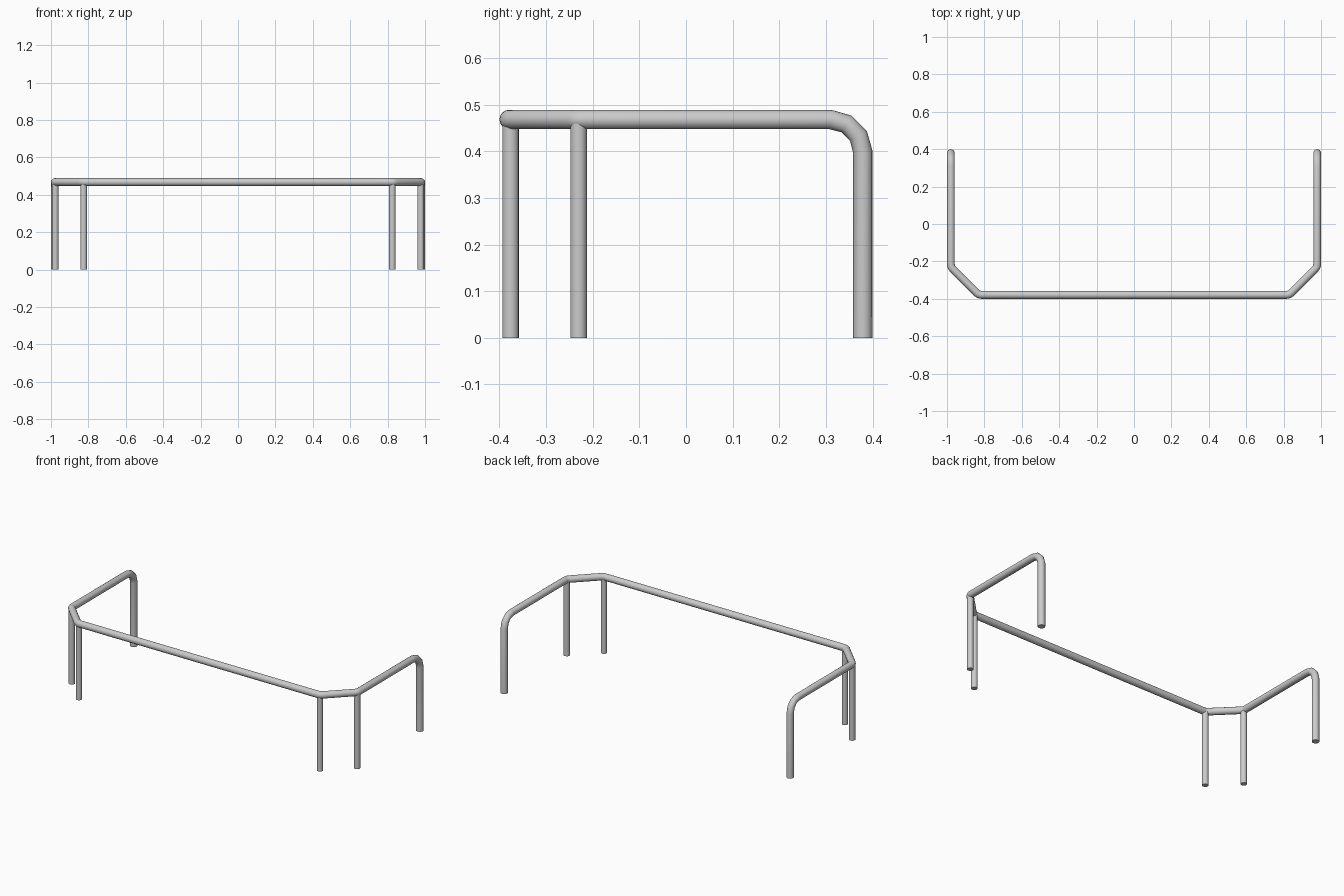
import bpy
from math import sin, cos, radians
from mathutils import Vector

if "Cube" in bpy.data.objects:
    bpy.data.objects.remove(bpy.data.objects["Cube"])

RAIL_R, LEG_R = 0.0208, 0.0178
X, Y, Z = 1 - RAIL_R, 0.4 - RAIL_R, 0.468
BEND = 0.07


def finish(obj):
    bpy.ops.object.select_all(action='DESELECT')
    obj.select_set(True)
    bpy.context.view_layer.objects.active = obj
    bpy.ops.object.shade_smooth_by_angle(angle=radians(40))


def tube(name, points, radius):
    curve = bpy.data.curves.new(name, 'CURVE')
    curve.dimensions = '3D'
    curve.bevel_depth = radius
    curve.bevel_resolution = 6
    curve.use_fill_caps = True
    spline = curve.splines.new('POLY')
    spline.points.add(len(points) - 1)
    for p, co in zip(spline.points, points):
        p.co = (*co, 1)
    obj = bpy.data.objects.new(name, curve)
    bpy.context.collection.objects.link(obj)
    bpy.ops.object.select_all(action='DESELECT')
    obj.select_set(True)
    bpy.context.view_layer.objects.active = obj
    bpy.ops.object.convert(target='MESH')
    finish(bpy.context.object)


def rounded(prev, corner, nxt, cut, steps=3):
    """Small quadratic rounding of one corner."""
    a = corner + (prev - corner).normalized() * cut
    b = corner + (nxt - corner).normalized() * cut
    return [a * (1 - t) ** 2 + corner * 2 * t * (1 - t) + b * t * t
            for t in (i / steps for i in range(steps + 1))]


# Right half of the bent rail, from the back foot to the front corner
half = [Vector((X, Y, 0))]
for a in (0, 30, 60, 90):
    half.append(Vector((X, Y - BEND + BEND * cos(radians(a)),
                        Z - BEND + BEND * sin(radians(a)))))
side = Vector((X, -0.23, Z))
front = Vector((0.83, -Y, Z))
half += rounded(half[-1], side, front, 0.015)
half += rounded(side, front, Vector((0, -Y, Z)), 0.015)
mirrored = [Vector((-p.x, p.y, p.z)) for p in reversed(half)]
tube("bent_rail", half + mirrored, RAIL_R)

# Straight legs under the chamfered corners
for s, label in ((1, "right"), (-1, "left")):
    for x, y, part in ((0.825, -0.376, "front_leg"), (0.977, -0.23, "side_leg")):
        bpy.ops.mesh.primitive_cylinder_add(vertices=16, radius=LEG_R, depth=0.46,
                                            location=(s * x, y, 0.23))
        leg = bpy.context.object
        leg.name = f"{label}_{part}"
        finish(leg)
